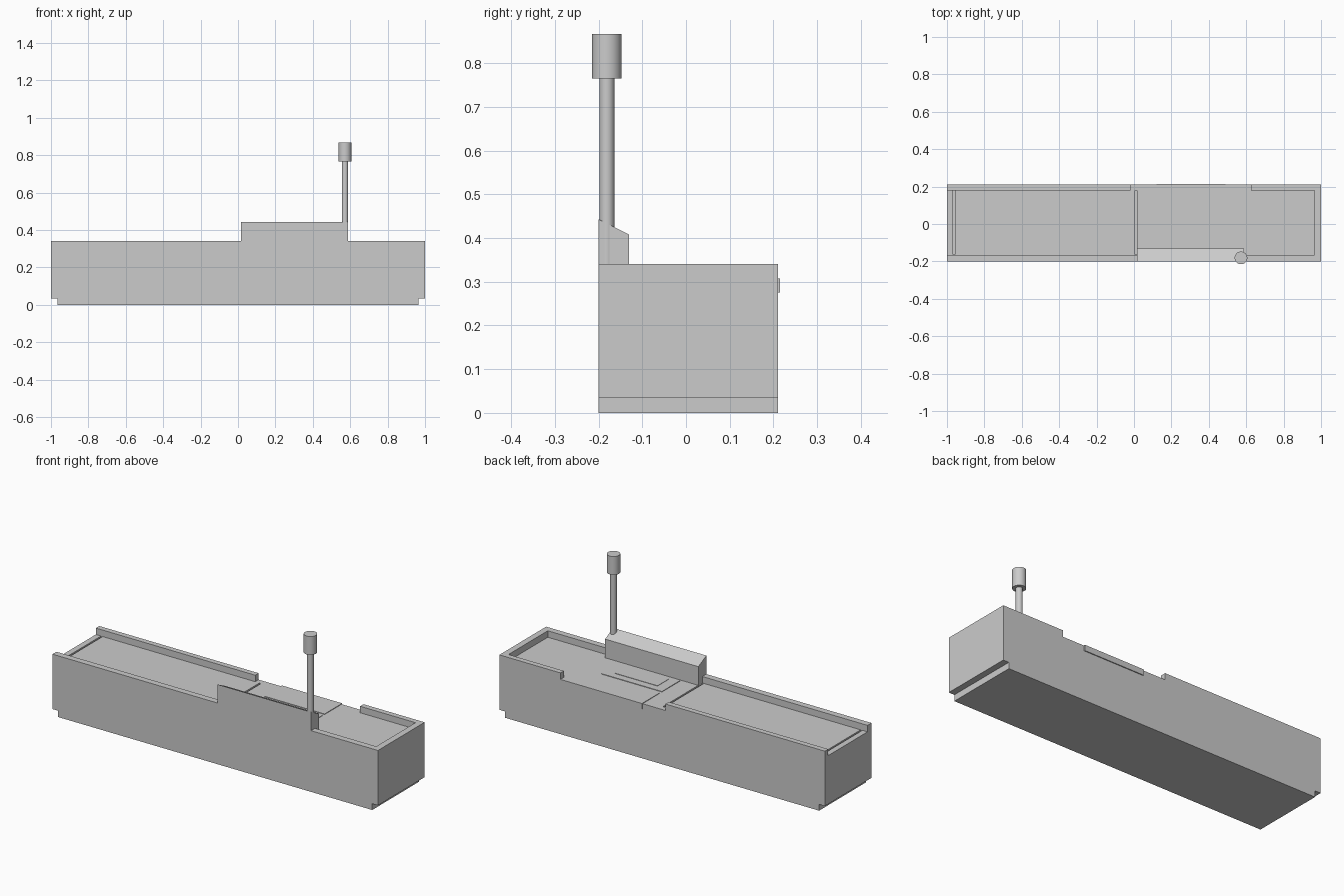
import bpy, bmesh
from mathutils import Vector

if "Cube" in bpy.data.objects:
    bpy.data.objects.remove(bpy.data.objects["Cube"])


def prism(name, pts, axis, lo, hi):
    """Extrude a closed 2D profile: axis 'Y' takes (x, z), axis 'X' takes (y, z)."""
    bm = bmesh.new()
    place = (lambda a, b, t: (a, t, b)) if axis == 'Y' else (lambda a, b, t: (t, a, b))
    face = bm.faces.new([bm.verts.new(place(a, b, lo)) for a, b in pts])
    ext = bmesh.ops.extrude_face_region(bm, geom=[face])
    step = Vector((0, hi - lo, 0)) if axis == 'Y' else Vector((hi - lo, 0, 0))
    bmesh.ops.translate(bm, vec=step,
                        verts=[v for v in ext["geom"] if isinstance(v, bmesh.types.BMVert)])
    bmesh.ops.recalc_face_normals(bm, faces=bm.faces)
    mesh = bpy.data.meshes.new(name)
    bm.to_mesh(mesh)
    bm.free()
    ob = bpy.data.objects.new(name, mesh)
    bpy.context.collection.objects.link(ob)
    return ob


def box(name, x0, x1, y0, y1, z0, z1):
    return prism(name, [(x0, z0), (x1, z0), (x1, z1), (x0, z1)], 'Y', y0, y1)


def cylinder(name, x, y, r, z0, z1):
    bpy.ops.mesh.primitive_cylinder_add(vertices=32, radius=r, depth=z1 - z0,
                                        location=(x, y, (z0 + z1) / 2))
    ob = bpy.context.object
    ob.name = name
    bpy.ops.object.shade_smooth_by_angle()
    return ob


def cut(ob, cutter):
    mod = ob.modifiers.new(cutter.name, 'BOOLEAN')
    mod.operation, mod.solver, mod.object = 'DIFFERENCE', 'EXACT', cutter
    cutter.hide_render = True
    cutter.hide_set(True)


FLOOR = 0.304

# Counter body with toe notches at both ends
body = prism("counter_body", [(-0.965, 0), (0.965, 0), (0.965, 0.035), (1, 0.035), (1, 0.34),
                              (-1, 0.34), (-1, 0.035), (-0.965, 0.035)], 'Y', -0.2, 0.21)

# Recessed top, open at the left end and in the middle of the back
cut(body, box("recess_cutter", -1.1, 0.965, -0.165, 0.18, FLOOR, 0.5))
cut(body, box("back_opening_cutter", -0.02, 0.625, 0.1, 0.3, FLOOR, 0.5))

# Slots at the two belt ends
for label, x in (("left", -0.968), ("right", 0.006)):
    cut(body, box(label + "_slot_cutter", x, x + 0.01, -0.164, 0.179, FLOOR - 0.02, 0.4))

# Raised screen with sloping top
prism("screen_wall", [(-0.2, 0.30), (-0.13, 0.30), (-0.13, 0.408), (-0.2, 0.443)],
      'X', 0.015, 0.588)

# Scale plate folded over the back edge
prism("scale_plate", [(0.06, 0.30), (0.2, 0.30), (0.2, 0.275), (0.215, 0.275),
                      (0.215, 0.307), (0.06, 0.307)], 'X', 0.12, 0.49)

# Scanner plate with its window
box("scanner_plate", 0.12, 0.49, -0.12, 0.04, 0.30, 0.307)
box("scanner_window", 0.175, 0.435, -0.095, 0.0, 0.30, 0.309)

# Lamp on a pole
cylinder("lamp_pole", 0.572, -0.181, 0.017, 0.34, 0.77)
cylinder("lamp_head", 0.572, -0.181, 0.034, 0.765, 0.867)
